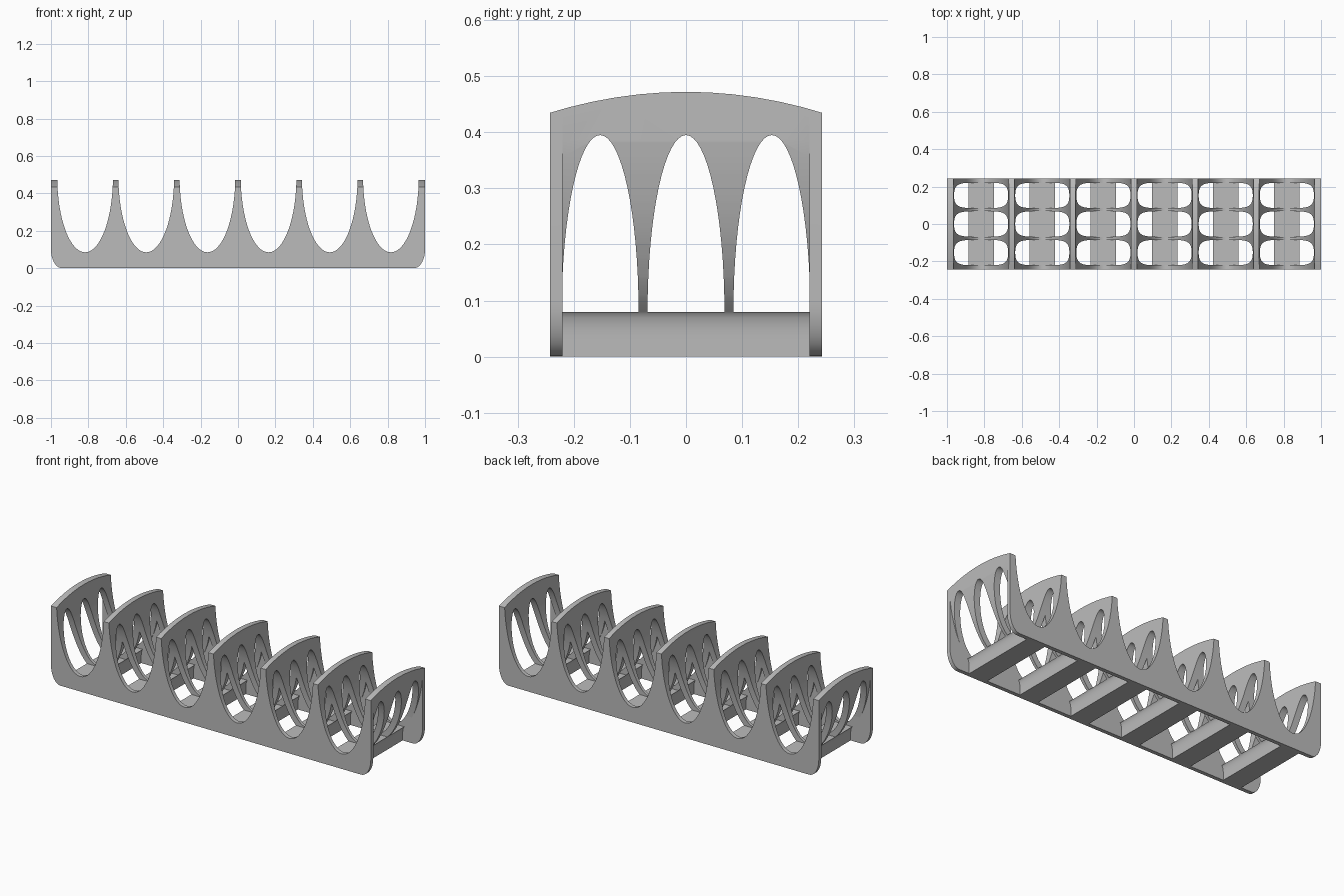
import bpy, bmesh
from math import sin, cos, asin, pi, radians
from mathutils import Vector

if "Cube" in bpy.data.objects:
    bpy.data.objects.remove(bpy.data.objects["Cube"])

grey = bpy.data.materials.new("plain_grey")
grey.use_nodes = True
colour = (0.5, 0.5, 0.5, 1)
grey.diffuse_color = colour
grey.node_tree.nodes["Principled BSDF"].inputs["Base Color"].default_value = colour

SLOTS, PITCH = 6, 0.327
CENTRES = [(i - (SLOTS - 1) / 2) * PITCH for i in range(SLOTS)]
SLOT_Z, SLOT_A, SLOT_B = 0.49, 0.149, 0.405     # slot ellipse
SHELL_A, SHELL_B = 0.188, 0.44                  # underside ellipse
INNER_Y, OUTER_Y = 0.22, 0.242


def prism(name, outlines, axis, lo, hi):
    """Extrude closed 2D outlines along x (outline is y,z) or y (outline is x,z)."""
    place = (lambda p: (lo, *p)) if axis == "x" else (lambda p: (p[0], lo, p[1]))
    step = Vector((hi - lo, 0, 0) if axis == "x" else (0, hi - lo, 0))
    bm = bmesh.new()
    for outline in outlines:
        face = bm.faces.new([bm.verts.new(place(p)) for p in outline])
        new = bmesh.ops.extrude_face_region(bm, geom=[face])["geom"]
        bmesh.ops.translate(bm, vec=step, verts=[v for v in new if isinstance(v, bmesh.types.BMVert)])
    bmesh.ops.recalc_face_normals(bm, faces=bm.faces)
    mesh = bpy.data.meshes.new(name)
    bm.to_mesh(mesh)
    bm.free()
    mesh.materials.append(grey)
    obj = bpy.data.objects.new(name, mesh)
    bpy.context.collection.objects.link(obj)
    return obj


def carve(obj, cutter, operation):
    mod = obj.modifiers.new("carve", "BOOLEAN")
    mod.operation, mod.solver, mod.object = operation, "EXACT", cutter


def slot_edge():
    """Upper outline, left to right, dipping into every slot."""
    pts = [(-1, 0.5)]
    for c in CENTRES:
        pts.append((c - SLOT_A, 0.5))
        for k in range(33):
            t = pi * k / 32
            pts.append((c - SLOT_A * cos(t), SLOT_Z - SLOT_B * sin(t)))
        pts.append((c + SLOT_A, 0.5))
    return pts + [(1, 0.5)]


def half_underside(reach):
    """Shell underside from the divider down to the foot, as (offset, z)."""
    t0, t1 = asin(reach / SHELL_A), asin(0.07 / SHELL_A)
    pts = []
    for k in range(15):
        t = t0 + (t1 - t0) * k / 14
        pts.append((SHELL_A * sin(t), SLOT_Z - SHELL_B * cos(t)))
    for u in (70, 50, 30, 15, 0):
        u = radians(u)
        pts.append((0.058 + 0.012 * (1 - cos(u)), 0.035 + 0.045 * sin(u)))
    return pts + [(0.058, 0)]


# Side plate outline with rounded lower corners
corner = [(0.94 + 0.06 * cos(radians(a)), 0.1 - 0.1 * sin(radians(a))) for a in range(0, 91, 10)]
plate_outline = slot_edge() + corner + [(-x, z) for x, z in reversed(corner)]

# Cradle outline: curved shells standing on cross bars
under = []
for i in reversed(range(SLOTS)):
    c, end = CENTRES[i], 1 - CENTRES[-1]
    right = half_underside(end if i == SLOTS - 1 else PITCH / 2)
    left = half_underside(end if i == 0 else PITCH / 2)
    right = right if i == SLOTS - 1 else right[1:]
    under += [(c + d, z) for d, z in right] + [(c - d, z) for d, z in reversed(left)]
cradle_outline = slot_edge() + under

# Cutters: the arched top and the three pointed windows
arch = [(-0.25, -0.1)]
for k in range(13):
    y = -0.25 + 0.5 * k / 12
    arch.append((y, 0.472 - 0.037 * (y / OUTER_Y) ** 2))
arch.append((0.25, -0.1))
arch_cutter = prism("arch_cutter", [arch], "x", -1.1, 1.1)

windows = [[(yc + 0.0685 * cos(pi * k / 32), 0.08 + 0.315 * sin(pi * k / 32)) for k in range(33)]
           for yc in (-0.153, 0, 0.153)]
window_cutter = prism("window_cutter", windows, "x", -1.1, 1.1)

# Parts
front_plate = prism("front_side_plate", [plate_outline], "y", -OUTER_Y, -INNER_Y)
back_plate = prism("back_side_plate", [plate_outline], "y", INNER_Y, OUTER_Y)
cradle = prism("slotted_cradle", [cradle_outline], "y", -INNER_Y, INNER_Y)
parts = [front_plate, back_plate, cradle]
for part in parts:
    carve(part, arch_cutter, "INTERSECT")
carve(cradle, window_cutter, "DIFFERENCE")

# Bake the cuts and remove the cutters
bpy.context.view_layer.update()
graph = bpy.context.evaluated_depsgraph_get()
baked = [bpy.data.meshes.new_from_object(p.evaluated_get(graph)) for p in parts]
for part, mesh in zip(parts, baked):
    part.modifiers.clear()
    part.data = mesh
for cutter in (arch_cutter, window_cutter):
    bpy.data.objects.remove(cutter)

# Smooth curves, sharp edges
bpy.ops.object.select_all(action="DESELECT")
for part in parts:
    part.select_set(True)
bpy.context.view_layer.objects.active = cradle
bpy.ops.object.shade_smooth_by_angle(angle=radians(30))
